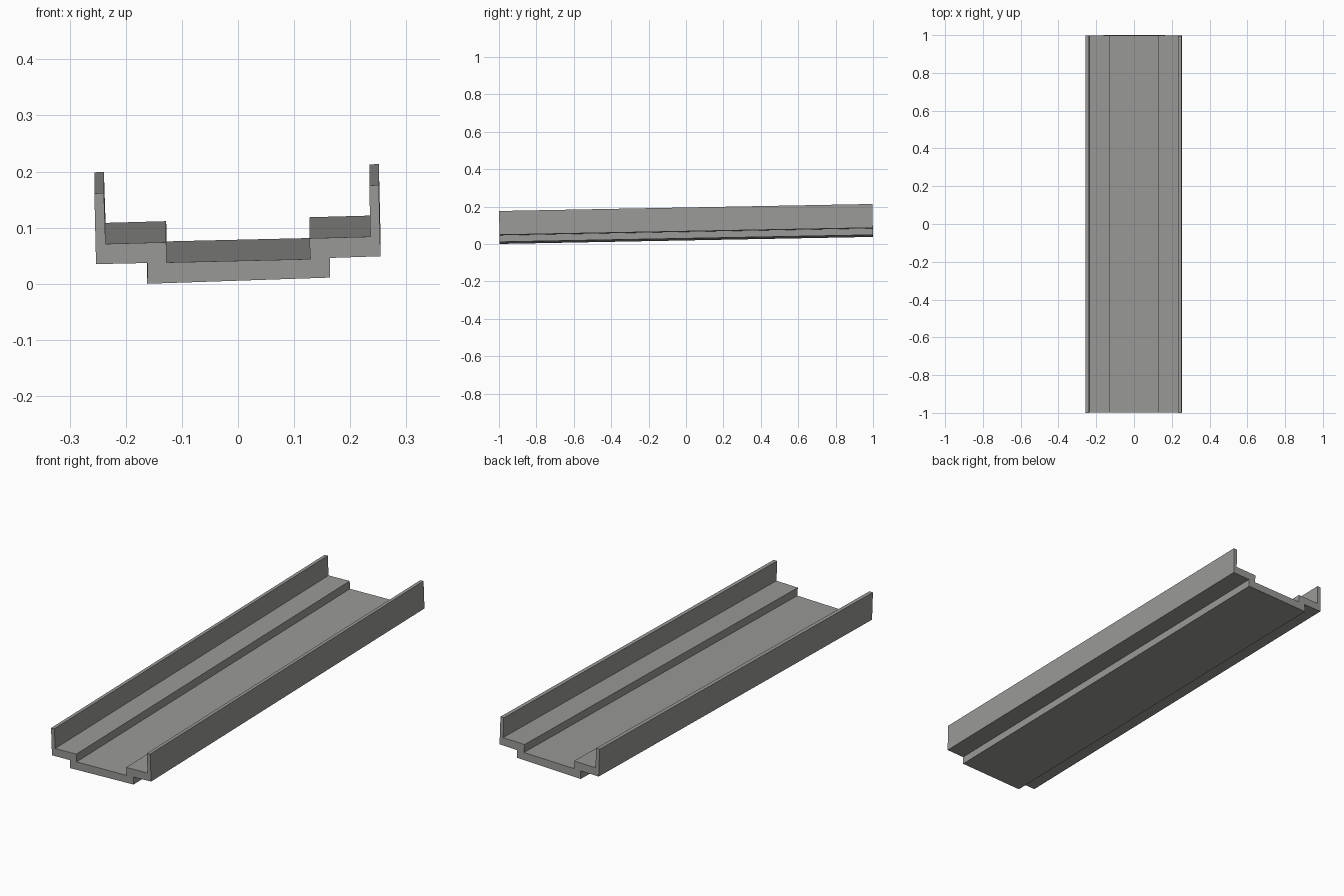
import bpy, bmesh, math

if "Cube" in bpy.data.objects:
    bpy.data.objects.remove(bpy.data.objects["Cube"])

grey = bpy.data.materials.new("concrete grey")
grey.diffuse_color = (0.32, 0.32, 0.31, 1)
grey.use_nodes = True
grey.node_tree.nodes["Principled BSDF"].inputs["Base Color"].default_value = grey.diffuse_color

# Channel cross-section at the front end (x, z), slightly rolled to one side
profile = [
    (-0.162, 0.001), (0.164, 0.012), (0.164, 0.047), (0.254, 0.050),   # underside
    (0.251, 0.177), (0.234, 0.176), (0.236, 0.085),                    # right wall
    (0.127, 0.082), (0.129, 0.045), (-0.127, 0.039), (-0.128, 0.075),  # ledges and trough
    (-0.236, 0.072), (-0.239, 0.163), (-0.256, 0.162),                 # left wall
    (-0.253, 0.036), (-0.161, 0.038),
]
RISE = 0.0375          # height gained from front to back
TILT = RISE / 2        # end faces lean with the slope
HALF = 0.998

bm = bmesh.new()
ends = []
for side in (-1, 1):
    ends.append([bm.verts.new((x, side * HALF - (z - 0.09) * TILT,
                               z - 0.001 + (RISE if side > 0 else 0)))
                 for x, z in profile])
front, back = ends
n = len(profile)
bm.faces.new(front)
bm.faces.new(back[::-1])
for i in range(n):
    j = (i + 1) % n
    bm.faces.new((front[j], front[i], back[i], back[j]))
bmesh.ops.recalc_face_normals(bm, faces=bm.faces)

mesh = bpy.data.meshes.new("channel_deck")
bm.to_mesh(mesh)
bm.free()
mesh.materials.append(grey)
deck = bpy.data.objects.new("channel_deck", mesh)
bpy.context.collection.objects.link(deck)
